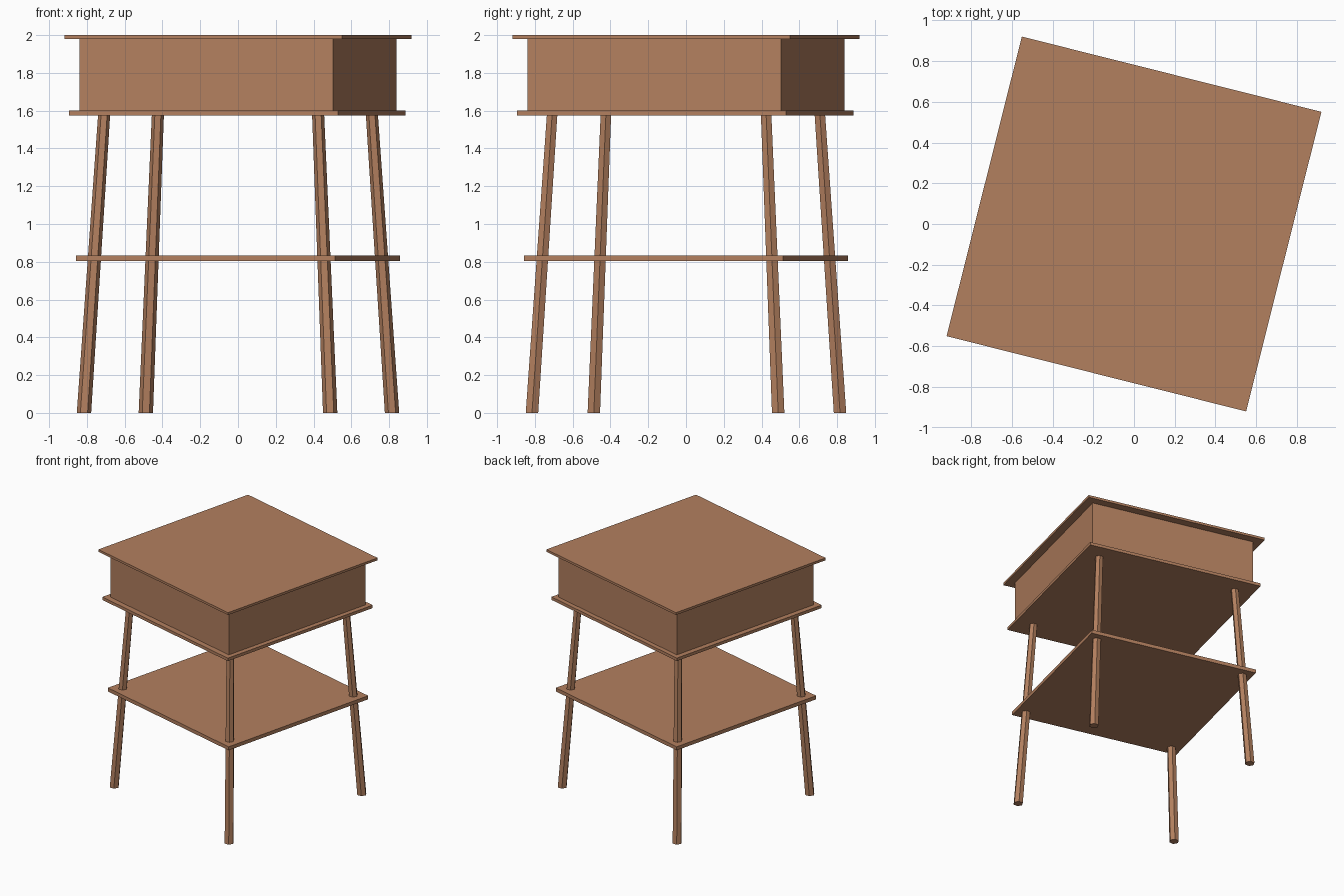
import bpy, bmesh, math
from mathutils import Matrix, Vector

if "Cube" in bpy.data.objects:
    bpy.data.objects.remove(bpy.data.objects["Cube"])

TURN = Matrix.Rotation(math.radians(-14.1), 4, 'Z')  # whole table is turned

wood = bpy.data.materials.new("brown wood")
wood.diffuse_color = (0.45, 0.215, 0.114, 1)
wood.use_nodes = True
wood.node_tree.nodes["Principled BSDF"].inputs["Base Color"].default_value = wood.diffuse_color


def finish(bm, name):
    bmesh.ops.recalc_face_normals(bm, faces=bm.faces)
    mesh = bpy.data.meshes.new(name)
    bm.to_mesh(mesh)
    bm.free()
    mesh.materials.append(wood)
    obj = bpy.data.objects.new(name, mesh)
    bpy.context.collection.objects.link(obj)


def slab(name, half, z0, z1, shift=0.0):
    bm = bmesh.new()
    bmesh.ops.create_cube(bm, size=1)
    bmesh.ops.scale(bm, vec=(2 * half, 2 * half, z1 - z0), verts=bm.verts)
    bmesh.ops.transform(bm, matrix=TURN, verts=bm.verts)
    bmesh.ops.translate(bm, vec=(shift, shift, (z0 + z1) / 2), verts=bm.verts)
    finish(bm, name)


def leg(name, sx, sy):
    # splayed, slightly tapered six-sided leg
    bm = bmesh.new()
    rings = []
    for spread, z, r in ((0.672, 0.0, 0.038), (0.584, 1.58, 0.032)):
        c = TURN @ Vector((sx * spread, sy * spread, z))
        rings.append([bm.verts.new((c.x + r * math.cos(i * math.pi / 3),
                                    c.y + r * math.sin(i * math.pi / 3), z))
                      for i in range(6)])
    low, high = rings
    bm.faces.new(low)
    bm.faces.new(high)
    for i in range(6):
        j = (i + 1) % 6
        bm.faces.new((low[i], low[j], high[j], high[i]))
    finish(bm, name)


# Top, drawer box, plate under the box, lower shelf
slab("table_top", 0.758, 1.98, 2.0)
slab("box_body", 0.692, 1.60, 1.98)
slab("box_base_plate", 0.734, 1.575, 1.60, -0.003)
slab("lower_shelf", 0.707, 0.803, 0.833)

# Four legs
for side, sx in (("left", -1), ("right", 1)):
    for end, sy in (("front", -1), ("back", 1)):
        leg(f"{end}_{side}_leg", sx, sy)
